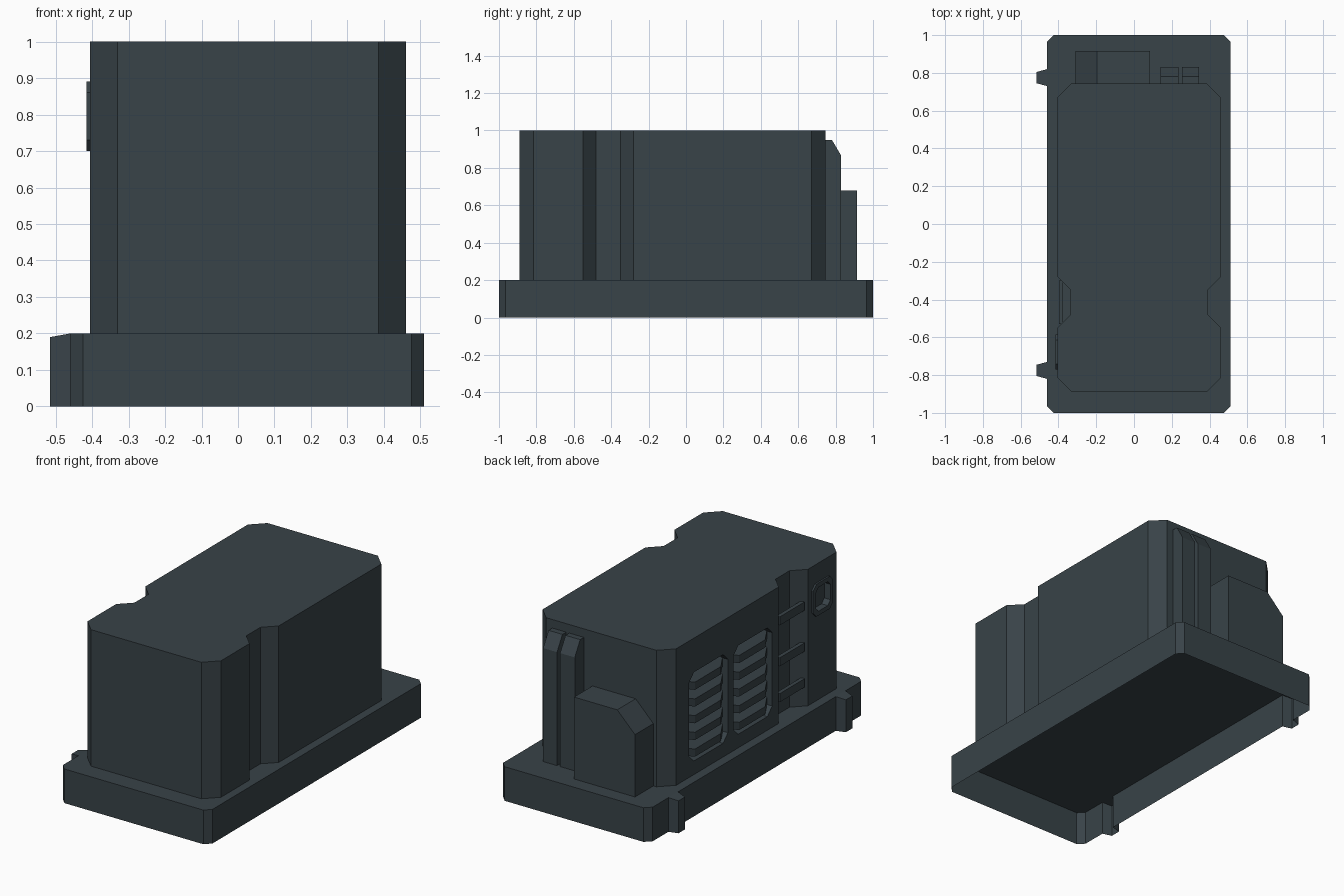
import bpy, bmesh

if "Cube" in bpy.data.objects:
    bpy.data.objects.remove(bpy.data.objects["Cube"])

mat = bpy.data.materials.new("dark_slate")
mat.diffuse_color = (0.04, 0.056, 0.065, 1)
mat.use_nodes = True
mat.node_tree.nodes["Principled BSDF"].inputs["Base Color"].default_value = mat.diffuse_color


def prism(name, pts, axis, a, b, edit=None):
    """Extrude a 2D outline along an axis from a to b."""
    place = {'x': lambda p, t: (t, p[0], p[1]),
             'y': lambda p, t: (p[0], t, p[1]),
             'z': lambda p, t: (p[0], p[1], t)}[axis]
    bm = bmesh.new()
    lo = [bm.verts.new(place(p, a)) for p in pts]
    hi = [bm.verts.new(place(p, b)) for p in pts]
    n = len(pts)
    bm.faces.new(lo[::-1])
    bm.faces.new(hi)
    for i in range(n):
        j = (i + 1) % n
        bm.faces.new((lo[i], lo[j], hi[j], hi[i]))
    bmesh.ops.recalc_face_normals(bm, faces=bm.faces)
    if edit:
        edit(bm)
    me = bpy.data.meshes.new(name)
    bm.to_mesh(me)
    bm.free()
    me.materials.append(mat)
    ob = bpy.data.objects.new(name, me)
    bpy.context.collection.objects.link(ob)
    return ob


def octagon(u0, u1, v0, v1, c):
    return [(u0 + c, v0), (u1 - c, v0), (u1, v0 + c), (u1, v1 - c),
            (u1 - c, v1), (u0 + c, v1), (u0, v1 - c), (u0, v0 + c)]


def rect(u0, u1, v0, v1):
    return [(u0, v0), (u1, v0), (u1, v1), (u0, v1)]


def cut(target, cutter):
    m = target.modifiers.new("cut", 'BOOLEAN')
    m.operation, m.object, m.solver = 'DIFFERENCE', cutter, 'EXACT'
    cutter.hide_render = True
    bpy.context.view_layer.objects.active = target
    bpy.ops.object.modifier_apply(modifier=m.name)
    bpy.data.objects.remove(cutter)


# Base: hollow skirt open underneath, with two side tabs in its outline
def open_base(bm):
    bm.faces.ensure_lookup_table()
    bmesh.ops.delete(bm, geom=[f for f in bm.faces if f.normal.z < -0.9],
                     context='FACES_ONLY')
    for lo, hi in ((-0.9, -0.6), (0.6, 0.9)):
        root = [v for v in bm.verts if v.co.z > 0.1 and lo < v.co.y < hi
                and abs(v.co.x + 0.46) < 0.001]
        bmesh.ops.connect_verts(bm, verts=root)
    for v in bm.verts:
        if v.co.x < -0.5 and v.co.z > 0.1:
            v.co.z = 0.19


outline = octagon(-0.46, 0.51, -1, 1, 0.035)
tabs = [(-0.46, 0.82), (-0.515, 0.805), (-0.515, 0.745), (-0.46, 0.73),
        (-0.46, -0.73), (-0.515, -0.745), (-0.515, -0.805), (-0.46, -0.82)]
prism("base_skirt", outline[:7] + tabs + outline[7:], 'z', 0, 0.2, open_base)

# Main housing with chamfered corners and a vertical groove on each side
xl, xr, g = -0.405, 0.46, 0.07
body = octagon(xl, xr, -0.89, 0.745, 0.075)
right = [(xr, -0.55), (xr - g, -0.48), (xr - g, -0.35), (xr, -0.28)]
left = [(xl, -0.28), (xl + g, -0.35), (xl + g, -0.48), (xl, -0.55)]
housing = prism("housing", body[:3] + right + body[3:7] + left + body[7:],
                'z', 0.2, 1.0)

# Louvred vents on the left side
depth = 0.06


def tilt(bm):
    for v in bm.verts:
        v.co.z += (v.co.x - xl) * 0.7


for k, (y0, y1) in enumerate(((0.19, 0.55), (-0.22, 0.14))):
    cut(housing, prism("vent_cutter", octagon(y0, y1, 0.28, 0.80, 0.045),
                       'x', xl - 0.05, xl + depth))
    for i in range(5):
        z = 0.295 + i * 0.098
        plan = [(xl + depth, y0), (xl + depth, y1), (xl + 0.035, y1),
                (xl + 0.004, y1 - 0.06), (xl + 0.004, y0 + 0.06), (xl + 0.035, y0)]
        prism(f"vent_slat_{k}_{i}", plan, 'z', z, z + 0.045, tilt)

# Rungs across the left groove
for i, z in enumerate((0.34, 0.55, 0.79)):
    prism(f"groove_rung_{i}", rect(-0.398, -0.375, z - 0.025, z + 0.025),
          'y', -0.53, -0.30)

# Framed latch pocket on the left side
frame = prism("latch_frame", octagon(-0.77, -0.585, 0.70, 0.89, 0.03),
              'x', xl - 0.01, xl + 0.002)
hole = octagon(-0.745, -0.61, 0.725, 0.865, 0.025)
cut(frame, prism("frame_cutter", hole, 'x', xl - 0.05, xl + 0.03))
cut(housing, prism("pocket_cutter", hole, 'x', xl - 0.05, xl + 0.03))

# Two bevelled ducts on the back
for i, (x0, x1) in enumerate(((0.14, 0.235), (0.255, 0.345))):
    prism(f"back_duct_{i}", [(0.74, 0.2), (0.83, 0.2), (0.83, 0.865),
                             (0.78, 0.95), (0.74, 0.95)], 'x', x0, x1)

# Back box with one sloped shoulder
prism("back_box", [(-0.31, 0.2), (0.085, 0.2), (0.085, 0.68),
                   (-0.195, 0.68), (-0.31, 0.565)], 'y', 0.74, 0.915)
